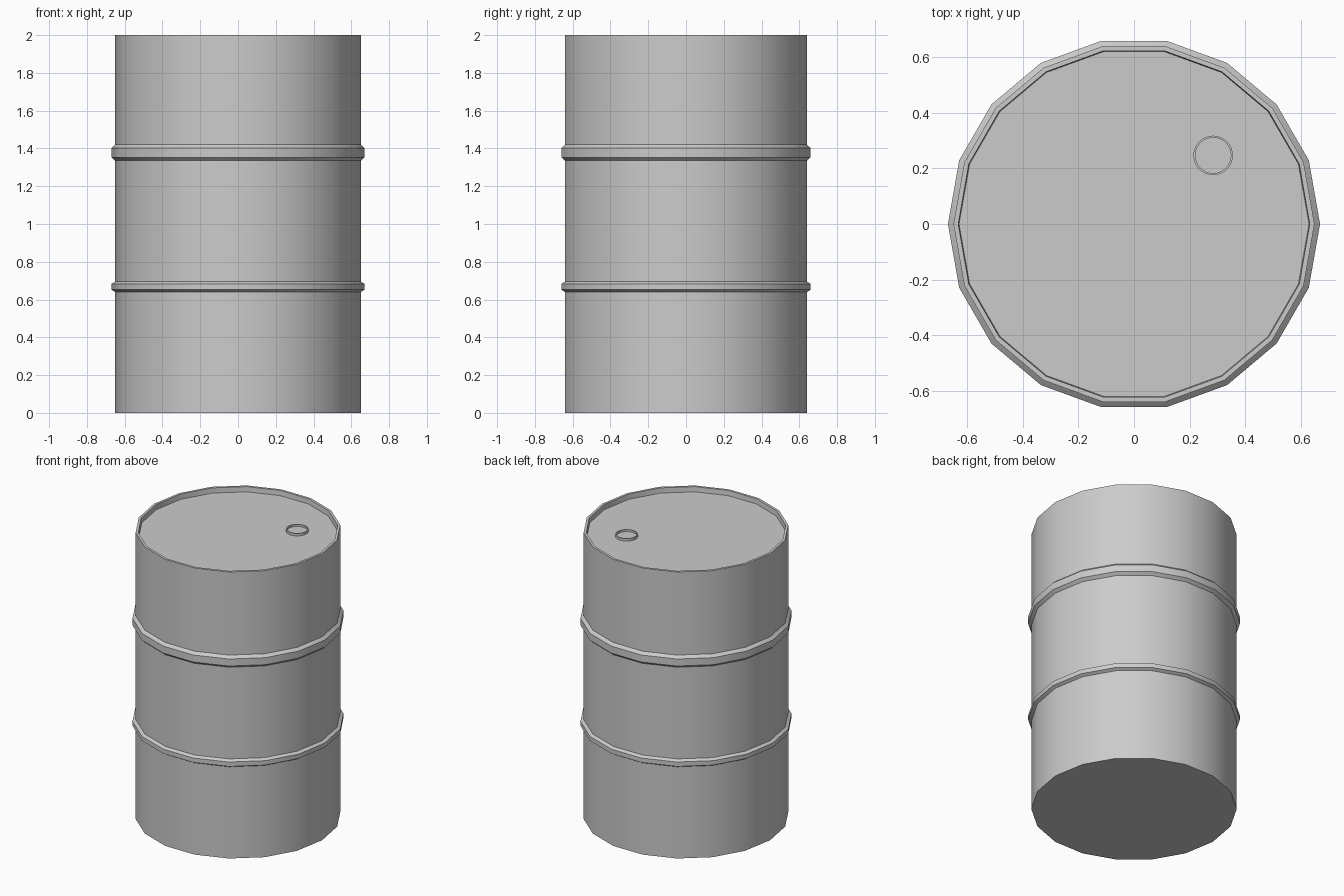
import bpy, math

if "Cube" in bpy.data.objects:
    bpy.data.objects.remove(bpy.data.objects["Cube"])

def lathe(name, profile, sides, center=(0, 0)):
    """Revolve an (r, z) profile about a vertical axis and cap both ends."""
    verts, faces = [], []
    for r, z in profile:
        for i in range(sides):
            a = 2 * math.pi * i / sides
            verts.append((center[0] + r * math.cos(a), center[1] + r * math.sin(a), z))
    for k in range(len(profile) - 1):
        for i in range(sides):
            j = (i + 1) % sides
            a, b = k * sides, (k + 1) * sides
            faces.append((a + i, a + j, b + j, b + i))
    faces.append(tuple(reversed(range(sides))))
    top = (len(profile) - 1) * sides
    faces.append(tuple(range(top, top + sides)))
    mesh = bpy.data.meshes.new(name)
    mesh.from_pydata(verts, [], faces)
    obj = bpy.data.objects.new(name, mesh)
    bpy.context.collection.objects.link(obj)
    bpy.ops.object.select_all(action='DESELECT')
    obj.select_set(True)
    bpy.context.view_layer.objects.active = obj
    bpy.ops.object.shade_smooth_by_angle(angle=math.radians(35))
    return obj

R, RING = 0.65, 0.67

# hoop profile standing out from the wall between two heights
def hoop(z0, z1, slope):
    return [(R, z0), (RING, z0 + slope), (RING, z1 - slope), (R, z1)]

# barrel: wall, two hoops, top rim and sunken lid
profile = [(R, 0)]
profile += hoop(0.64, 0.695, 0.012)
profile += hoop(1.335, 1.42, 0.018)
profile += [(R, 2.0), (0.633, 2.0), (0.63, 1.965)]
lathe("barrel_body", profile, 18)

# filler cap: raised lip around a shallow recess
cap = [(0.071, 1.96), (0.071, 1.982), (0.064, 1.982), (0.064, 1.968)]
lathe("filler_cap", cap, 32, (0.285, 0.247))
